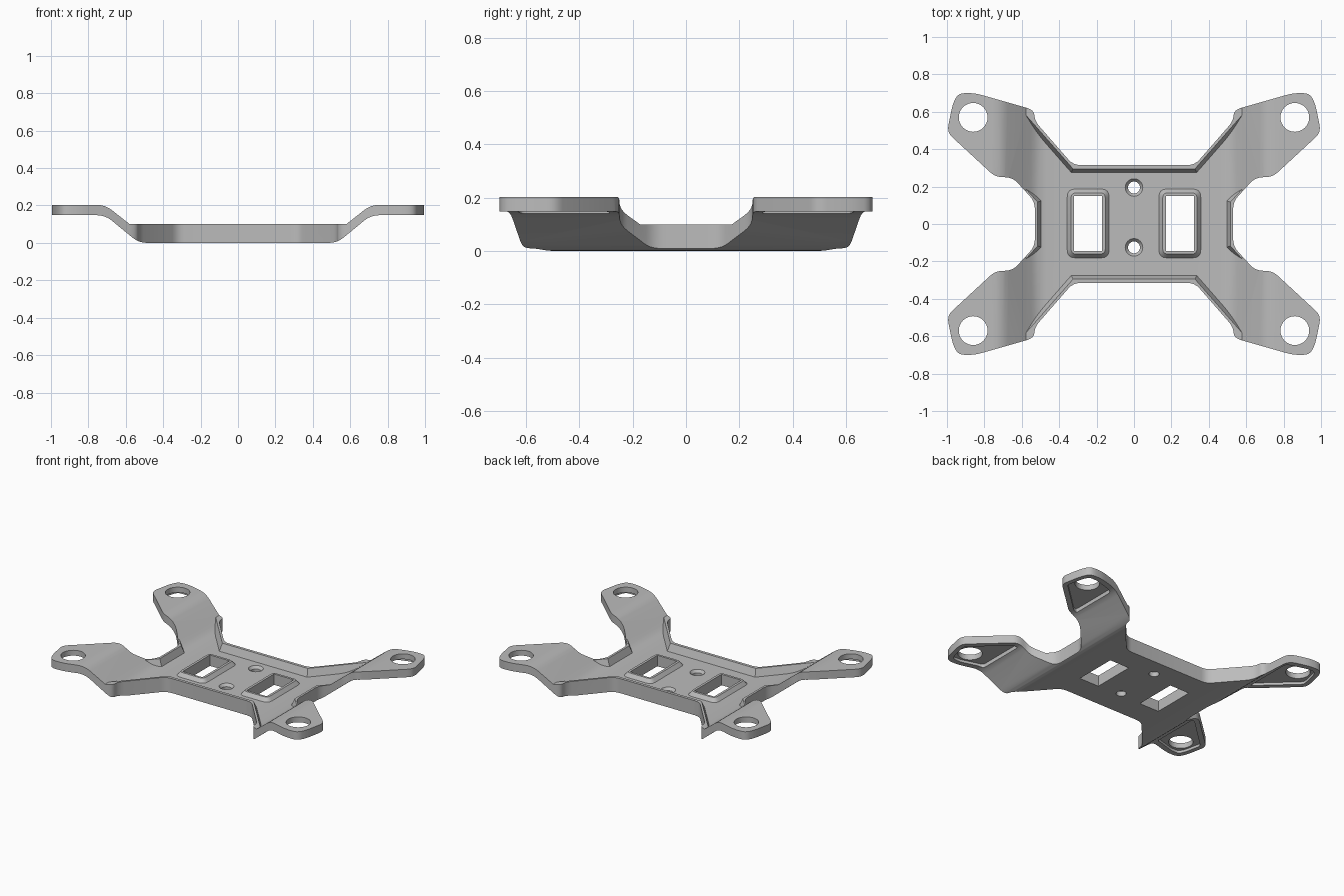
import bpy, bmesh, math
from mathutils import Vector

if "Cube" in bpy.data.objects:
    bpy.data.objects.remove(bpy.data.objects["Cube"], do_unlink=True)

grey = bpy.data.materials.new("plain grey")
grey.use_nodes = True
grey.diffuse_color = (0.5, 0.5, 0.5, 1)
grey.node_tree.nodes["Principled BSDF"].inputs["Base Color"].default_value = grey.diffuse_color


def four_way(quarter):
    """Mirror a clockwise quarter outline to a closed outline."""
    right = quarter + [(x, -y) for x, y in reversed(quarter)]
    return right + [(-x, y) for x, y in reversed(right)]


def rounded(points, radius, steps=4):
    """Replace each corner with a short curve."""
    result = []
    for i, p in enumerate(points):
        p, a, b = Vector(p), Vector(points[i - 1]), Vector(points[(i + 1) % len(points)])
        start = p + (a - p).normalized() * min(radius, (a - p).length * 0.45)
        end = p + (b - p).normalized() * min(radius, (b - p).length * 0.45)
        for k in range(steps + 1):
            t = k / steps
            result.append(tuple(start * (1 - t) ** 2 + p * 2 * t * (1 - t) + end * t * t))
    return result


def offset(points, distance):
    """Grow a clockwise outline by a distance, with mitred corners."""
    result = []
    for i, p in enumerate(points):
        p, a, b = Vector(p), Vector(points[i - 1]), Vector(points[(i + 1) % len(points)])
        u, v = (p - a).normalized(), (b - p).normalized()
        n, m = Vector((-u.y, u.x)), Vector((-v.y, v.x))
        result.append(tuple(p + (n + m) * distance / (1 + n.dot(m))))
    return result


def loft(name, lower, upper, low, high, along_y=False):
    """Solid between two matching outlines."""
    place = (lambda p, h: (p[0], h, p[1])) if along_y else (lambda p, h: (p[0], p[1], h))
    bm = bmesh.new()
    bottom = [bm.verts.new(place(p, low)) for p in lower]
    top = [bm.verts.new(place(p, high)) for p in upper]
    bm.faces.new(bottom)
    bm.faces.new(top)
    for i in range(len(bottom)):
        bm.faces.new((bottom[i - 1], bottom[i], top[i], top[i - 1]))
    bmesh.ops.recalc_face_normals(bm, faces=bm.faces)
    mesh = bpy.data.meshes.new(name)
    bm.to_mesh(mesh)
    bm.free()
    mesh.materials.append(grey)
    obj = bpy.data.objects.new(name, mesh)
    bpy.context.collection.objects.link(obj)
    return obj


def prism(name, points, low, high, along_y=False):
    return loft(name, points, points, low, high, along_y)


def combine(target, tool, operation):
    """Apply a boolean and discard the tool."""
    mod = target.modifiers.new(operation, "BOOLEAN")
    mod.operation, mod.solver, mod.object = operation, "EXACT", tool
    bpy.context.view_layer.objects.active = target
    bpy.ops.object.modifier_apply(modifier=mod.name)
    bpy.data.objects.remove(tool, do_unlink=True)


def circle(x, y, r, n=32):
    return [(x + r * math.cos(2 * math.pi * i / n), y + r * math.sin(2 * math.pi * i / n))
            for i in range(n)]


def box(x, y, w, h):
    return [(x - w, y + h), (x + w, y + h), (x + w, y - h), (x - w, y - h)]


# Bent plate: flat floor, sloped sides and raised outer pads
under = [(0.53, 0), (0.71, 0.148), (1.1, 0.148)]
over = [(1.1, 0.203), (0.71, 0.203), (0.515, 0.05)]
half = under + over
section = rounded(half + [(-x, z) for x, z in reversed(half)], 0.045)
frame = prism("mounting_frame", section, -0.8, 0.8, True)

# Stiffening ribs around the floor
ribs = prism("ribs", [(-0.53, 0.01), (0.53, 0.01), (0.63, 0.1), (-0.63, 0.1)], -0.8, 0.8, True)
tub = four_way([(0.335, 0.275), (0.62, 0.60), (0.62, 0.262), (0.495, 0.125)])
combine(ribs, loft("tub", offset(tub, -0.008), offset(tub, 0.032), 0.03, 0.13), "DIFFERENCE")
combine(frame, ribs, "UNION")

# Four-armed outline
outline = four_way([(0.325, 0.315), (0.53, 0.55), (0.535, 0.61), (0.85, 0.70), (0.94, 0.70),
                    (0.97, 0.64), (1.0, 0.49), (0.74, 0.25), (0.65, 0.25), (0.53, 0.12)])
combine(frame, prism("outline", rounded(outline, 0.04), -0.2, 0.4), "INTERSECT")

# Raised window rims and their openings
for side in (-1, 1):
    x = side * 0.245
    combine(frame, loft("window_rim", rounded(box(x, 0.003, 0.116, 0.188), 0.045),
                        rounded(box(x, 0.003, 0.092, 0.164), 0.03), 0.045, 0.075), "UNION")
    combine(frame, prism("window", box(x, 0.003, 0.075, 0.148), -0.1, 0.3), "DIFFERENCE")

# Countersunk screw holes
for y in (0.195, -0.125):
    combine(frame, prism("screw_hole", circle(0, y, 0.032), -0.1, 0.3), "DIFFERENCE")
    combine(frame, loft("countersink", circle(0, y, 0.03), circle(0, y, 0.052),
                        0.03, 0.056), "DIFFERENCE")

# Pad holes and shallow pockets on the underside
pocket = [(0.71, 0.62), (0.86, 0.664), (0.92, 0.664), (0.94, 0.625), (0.966, 0.505),
          (0.735, 0.29), (0.71, 0.285)]
for sx in (-1, 1):
    for sy in (-1, 1):
        shape = [(x * sx, y * sy) for x, y in pocket]
        combine(frame, prism("pocket", rounded(shape, 0.02), 0.1, 0.166), "DIFFERENCE")
        combine(frame, prism("pad_hole", circle(sx * 0.86, sy * 0.57, 0.077), -0.1, 0.4), "DIFFERENCE")

bpy.ops.object.select_all(action="DESELECT")
frame.select_set(True)
bpy.context.view_layer.objects.active = frame
bpy.ops.object.shade_smooth_by_angle(angle=math.radians(25))
